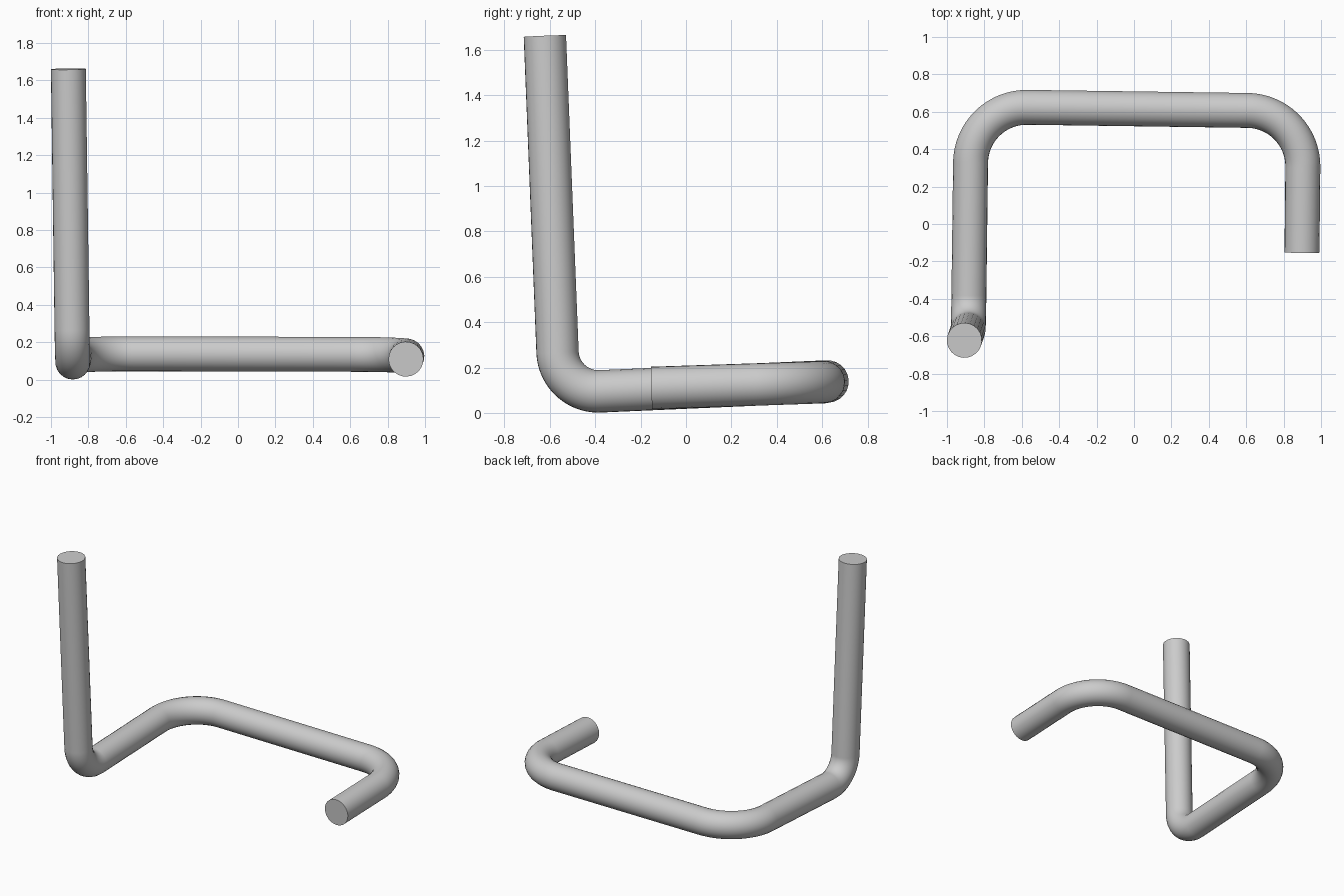
import bpy
import math
from mathutils import Vector, Quaternion

RADIUS = 0.0935
ARC_STEPS = 24

cube = bpy.data.objects.get("Cube")
if cube:
    bpy.data.objects.remove(cube, do_unlink=True)

# Plain grey metal
metal = bpy.data.materials.new("grey_metal")
metal.use_nodes = True
colour = (0.6, 0.6, 0.6, 1)
metal.diffuse_color = colour
metal.node_tree.nodes["Principled BSDF"].inputs["Base Color"].default_value = colour


def bend(before, corner, after, radius):
    """Points of the arc that rounds a corner of the centre line."""
    u, v = (before - corner).normalized(), (after - corner).normalized()
    half = u.angle(v) / 2
    centre = corner + (u + v).normalized() * radius / math.sin(half)
    start = corner + u * radius / math.tan(half) - centre
    axis = u.cross(v).normalized()
    sweep = -(math.pi - 2 * half)
    return [centre + Quaternion(axis, sweep * i / ARC_STEPS) @ start
            for i in range(ARC_STEPS + 1)]


# Centre line: upright, side leg, back bar, short return leg
corners = [Vector(p) for p in (
    (-0.907, -0.622, 1.661),
    (-0.885, -0.559, 0.087),
    (-0.87, 0.628, 0.139),
    (0.906, 0.603, 0.135),
    (0.898, -0.152, 0.11))]
path = [corners[0]]
for i, radius in enumerate((0.18, 0.3, 0.3), 1):
    path += bend(corners[i - 1], corners[i], corners[i + 1], radius)
path.append(corners[-1])

# Round bar swept along the centre line, with flat ends
curve = bpy.data.curves.new("bent_rod", "CURVE")
curve.dimensions = "3D"
curve.bevel_depth = RADIUS
curve.bevel_resolution = 10
curve.use_fill_caps = True
spline = curve.splines.new("POLY")
spline.points.add(len(path) - 1)
for point, co in zip(spline.points, path):
    point.co = (*co, 1)
rod = bpy.data.objects.new("bent_rod", curve)
bpy.context.collection.objects.link(rod)
curve.materials.append(metal)

bpy.ops.object.select_all(action="DESELECT")
rod.select_set(True)
bpy.context.view_layer.objects.active = rod
bpy.ops.object.convert(target="MESH")
bpy.ops.object.shade_smooth_by_angle(angle=math.radians(35))
